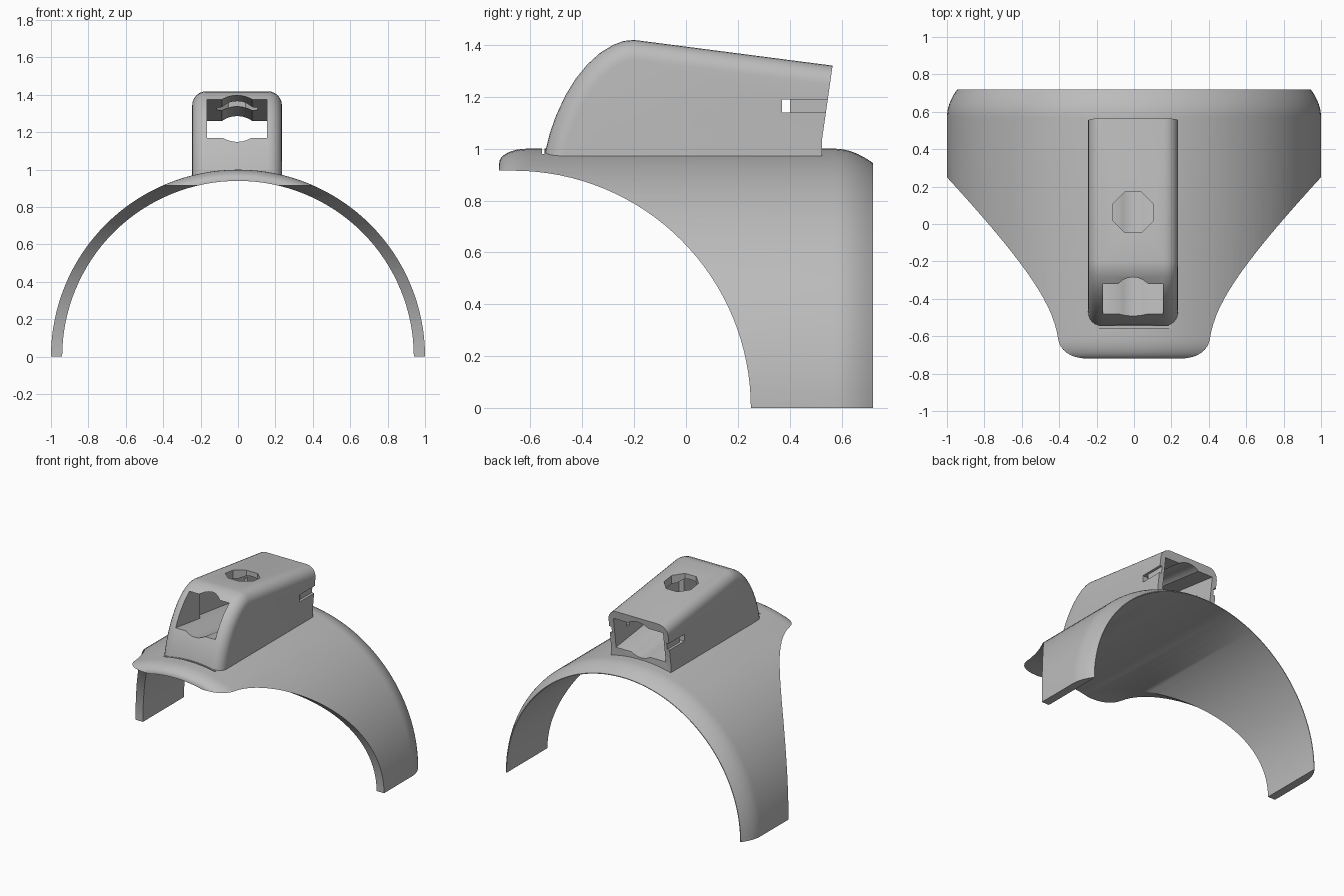
import bpy, bmesh, math

if "Cube" in bpy.data.objects:
    bpy.data.objects.remove(bpy.data.objects["Cube"], do_unlink=True)

grey = bpy.data.materials.new("plain_grey")
grey.use_nodes = True
grey.diffuse_color = (0.5, 0.5, 0.5, 1)
grey.node_tree.nodes["Principled BSDF"].inputs["Base Color"].default_value = (0.5, 0.5, 0.5, 1)

MID = -0.005      # housing centre in x
SLOPE = -0.131    # fall of the roof and channel towards the back


def make(name, bm):
    bmesh.ops.recalc_face_normals(bm, faces=bm.faces)
    mesh = bpy.data.meshes.new(name)
    bm.to_mesh(mesh)
    bm.free()
    obj = bpy.data.objects.new(name, mesh)
    bpy.context.collection.objects.link(obj)
    mesh.materials.append(grey)
    return obj


def prism(name, outline, x0, x1, round_edges=None, radius=0.0):
    """Extrude a (y, z) outline along x, optionally rounding chosen rim edges."""
    bm = bmesh.new()
    rims = [[bm.verts.new((x, y, z)) for y, z in outline] for x in (x0, x1)]
    n = len(outline)
    for rim in rims:
        bm.faces.new(rim)
    for i in range(n):
        j = (i + 1) % n
        bm.faces.new((rims[0][i], rims[0][j], rims[1][j], rims[1][i]))
    if round_edges:
        edges = [bm.edges.get((rim[i], rim[i + 1])) for rim in rims for i in round_edges]
        bmesh.ops.recalc_face_normals(bm, faces=bm.faces)
        bmesh.ops.bevel(bm, geom=edges, offset=radius, segments=6, profile=0.5, affect='EDGES')
    return make(name, bm)


def box(name, x0, x1, y0, y1, z0, z1):
    return prism(name, [(y0, z0), (y1, z0), (y1, z1), (y0, z1)], x0, x1)


def cylinder(name, sides, radius, depth, location, rotation):
    bpy.ops.mesh.primitive_cylinder_add(vertices=sides, radius=radius, depth=depth,
                                        location=location, rotation=rotation)
    obj = bpy.context.object
    obj.name = name
    return obj


def combine(target, cutter, operation='DIFFERENCE'):
    mod = target.modifiers.new("cut", 'BOOLEAN')
    mod.operation, mod.object, mod.solver = operation, cutter, 'EXACT'
    bpy.context.view_layer.objects.active = target
    bpy.ops.object.modifier_apply(modifier=mod.name)
    bpy.data.objects.remove(cutter, do_unlink=True)


def smooth(obj, degrees):
    bpy.ops.object.select_all(action='DESELECT')
    obj.select_set(True)
    bpy.context.view_layer.objects.active = obj
    bpy.ops.object.shade_smooth_by_angle(angle=math.radians(degrees))


# Saddle shell: ring with rounded rims, turned around the y axis
profile = [(-0.72, 0.94)]
for k in range(9):
    a = math.pi / 2 * k / 8
    profile.append((-0.61 - 0.11 * math.cos(a), 0.945 + 0.055 * math.sin(a)))
profile += [(0.57 + 0.15 * k / 8, 1 - 0.055 * (k / 8) ** 2) for k in range(9)]
profile.append((0.72, 0.94))

STEPS = 128
bm = bmesh.new()
rings = []
for s in range(STEPS):
    a = 2 * math.pi * s / STEPS
    rings.append([bm.verts.new((r * math.sin(a), y, r * math.cos(a))) for y, r in profile])
for s in range(STEPS):
    here, there = rings[s], rings[(s + 1) % STEPS]
    for i in range(len(profile)):
        j = (i + 1) % len(profile)
        bm.faces.new((here[i], here[j], there[j], there[i]))
shell = make("saddle_shell", bm)

# Sweeping side outline that trims the ring
R = 0.915
outline = [(-0.9, R)]
for k in range(33):
    a = math.pi / 2 * k / 32
    outline.append((-0.665 + R * math.sin(a), R * math.cos(a)))
outline += [(0.9, 0), (0.9, 1.2), (-0.9, 1.2)]
combine(shell, prism("trim", outline, -1.2, 1.2), 'INTERSECT')

# Narrow clearance groove in front of the housing
combine(shell, box("groove", MID - 0.21, MID + 0.21, -0.556, -0.545, 0.974, 1.1))
smooth(shell, 30)

# Housing: curved nose, sloping roof, rounded upper edges
nose = [(-0.55, 0.95), (-0.545, 0.98), (-0.525, 1.06), (-0.5, 1.13), (-0.465, 1.205),
        (-0.425, 1.27), (-0.38, 1.325), (-0.33, 1.37), (-0.28, 1.4), (-0.24, 1.415),
        (-0.2, 1.419)]
side = nose + [(0.565, 1.32), (0.525, 1.04), (0.525, 0.95)]
housing = prism("housing", side, MID - 0.24, MID + 0.24, range(len(nose)), 0.075)


def sloped(name, half, y0, y1):
    floor, roof = 1.107, 1.333
    pts = [(y0, floor + SLOPE * y0), (y1, floor + SLOPE * y1),
           (y1, roof + SLOPE * y1), (y0, roof + SLOPE * y0)]
    return prism(name, pts, MID - half, MID + half)


# Sloping pocket, narrow at the front window and wide at the back
combine(housing, sloped("window", 0.16, -0.8, 0.8))
combine(housing, sloped("pocket", 0.2, -0.2, 0.81))
tilt = -(math.pi / 2 + math.atan(-SLOPE))
combine(housing, cylinder("channel", 32, 0.137, 2, (MID, 0, 1.222), (tilt, 0, 0)))

# Eight-sided hole in the roof
combine(housing, cylinder("roof_hole", 8, 0.117, 0.4, (MID, 0.062, 1.4), (0, 0, math.pi / 8)))

# Clip slots on both sides: an opening, then a shallow groove to the back
combine(housing, box("slot", -0.5, 0.5, 0.37, 0.4, 1.14, 1.19))
for s in (-1, 1):
    x0, x1 = sorted((MID + s * 0.222, MID + s * 0.4))
    combine(housing, box("side_groove", x0, x1, 0.39, 0.7, 1.14, 1.19))
smooth(housing, 30)
for obj in (shell, housing):
    obj.data.materials.clear()
    obj.data.materials.append(grey)
    for poly in obj.data.polygons:
        poly.material_index = 0
